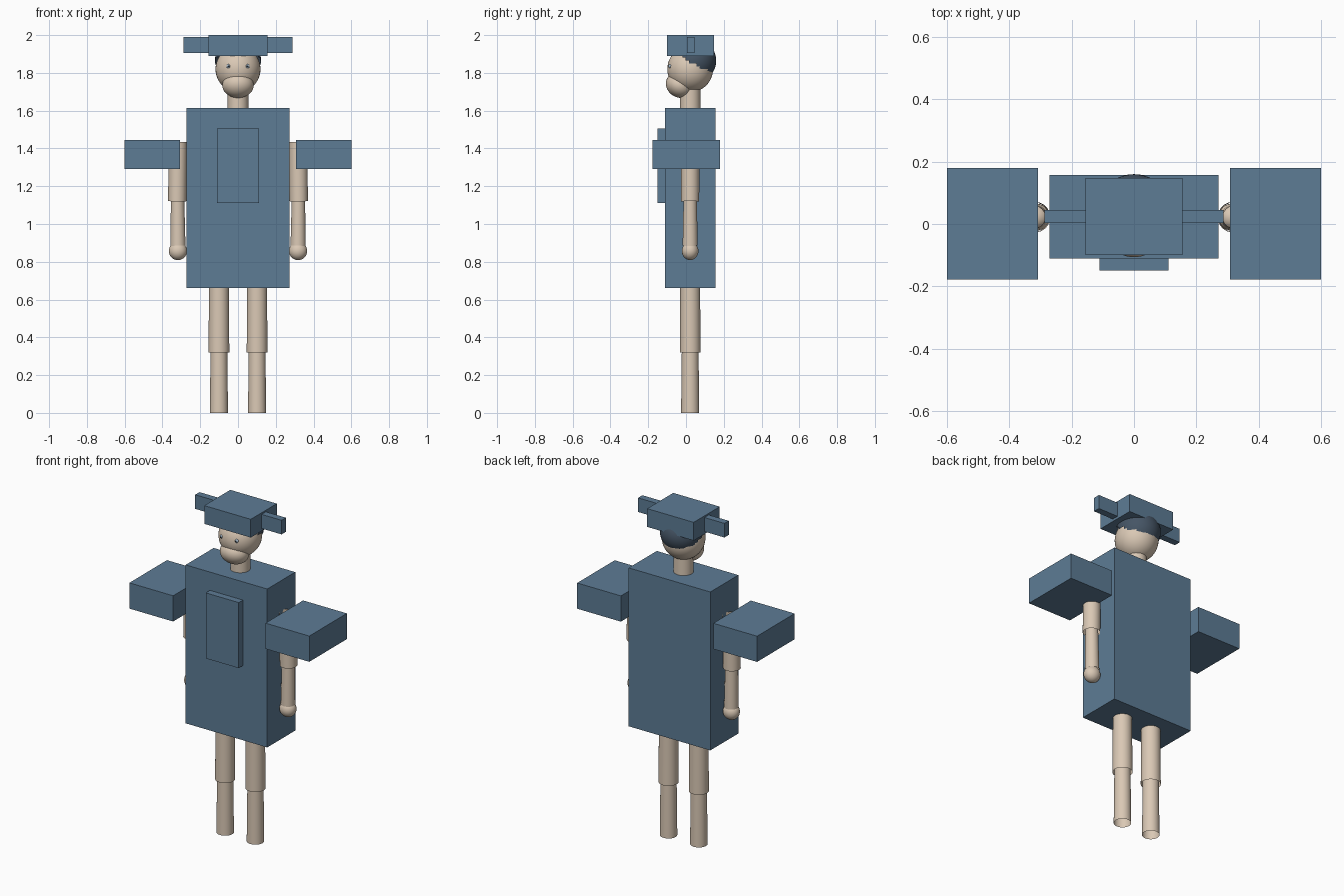
import bpy, bmesh, math
from mathutils import Vector

cube = bpy.data.objects.get("Cube")
if cube:
    bpy.data.objects.remove(cube, do_unlink=True)


def material(name, rgb):
    m = bpy.data.materials.new(name)
    m.use_nodes = True
    m.diffuse_color = (*rgb, 1)
    m.node_tree.nodes["Principled BSDF"].inputs["Base Color"].default_value = (*rgb, 1)
    return m


BLUE = material("slate blue", (0.11, 0.2, 0.3))
SKIN = material("skin", (0.7, 0.58, 0.46))
HAIR = material("dark hair", (0.06, 0.09, 0.13))
EYE = material("pale eye", (0.4, 0.5, 0.6))
PUPIL = material("dark pupil", (0.02, 0.03, 0.04))


def finish(name, mat, smooth=False):
    ob = bpy.context.object
    ob.name = name
    ob.data.materials.append(mat)
    if smooth:
        bpy.ops.object.shade_smooth_by_angle(angle=math.radians(40))
    return ob


def box(name, lo, hi, mat=BLUE):
    lo, hi = Vector(lo), Vector(hi)
    bpy.ops.mesh.primitive_cube_add(size=1, location=(lo + hi) / 2)
    bpy.context.object.scale = hi - lo
    return finish(name, mat)


def tube(name, bottom, top, r_bottom, r_top):
    """Open-ended tapered limb between two points."""
    bottom, top = Vector(bottom), Vector(top)
    axis = top - bottom
    bpy.ops.mesh.primitive_cone_add(vertices=32, radius1=r_bottom, radius2=r_top,
                                    depth=axis.length, end_fill_type='NOTHING',
                                    location=(bottom + top) / 2)
    bpy.context.object.rotation_euler = axis.to_track_quat('Z', 'Y').to_euler()
    return finish(name, SKIN, True)


def ball(name, centre, radii, mat=SKIN, tilt=0):
    bpy.ops.mesh.primitive_uv_sphere_add(segments=40, ring_count=24, radius=1,
                                         location=centre, rotation=(tilt, 0, 0))
    bpy.context.object.scale = radii
    return finish(name, mat, True)


# Tabard and chest plate
box("torso", (-0.272, -0.11, 0.66), (0.272, 0.157, 1.615))
box("chest_plate", (-0.11, -0.15, 1.11), (0.11, -0.11, 1.505))

# Hat
box("hat", (-0.155, -0.1, 1.89), (0.155, 0.148, 2.0))

# Limbs, shoulder blocks and hat ears on both sides
Y = 0.022
for side, s in (("left", 1), ("right", -1)):
    box(side + "_hat_ear", (min(s * 0.155, s * 0.288), 0.004, 1.905),
        (max(s * 0.155, s * 0.288), 0.045, 1.99))
    box(side + "_shoulder_block", (min(s * 0.308, s * 0.6), -0.178, 1.29),
        (max(s * 0.308, s * 0.6), 0.18, 1.445))
    tube(side + "_upper_arm", (s * 0.322, Y, 1.12), (s * 0.318, Y, 1.435), 0.048, 0.049)
    tube(side + "_forearm", (s * 0.318, Y, 0.885), (s * 0.32, Y, 1.15), 0.04, 0.035)
    ball(side + "_hand", (s * 0.318, Y, 0.857), (0.048, 0.044, 0.048))
    tube(side + "_thigh", (s * 0.101, Y, 0.32), (s * 0.101, Y, 0.76), 0.055, 0.052)
    tube(side + "_shin", (s * 0.101, Y, 0), (s * 0.101, Y, 0.36), 0.048, 0.044)
    ball(side + "_eye", (s * 0.05, -0.084, 1.835), (0.011, 0.009, 0.011), EYE)
    ball(side + "_pupil", (s * 0.05, -0.091, 1.835), (0.005, 0.004, 0.005), PUPIL)

# Neck, head and jaw
tube("neck", (0, 0.022, 1.59), (0, 0.022, 1.76), 0.055, 0.054)
ball("head", (0, 0.022, 1.82), (0.119, 0.121, 0.122))
ball("jaw", (0, -0.034, 1.735), (0.083, 0.075, 0.065), tilt=math.radians(-30))

# Hair cap: a shell with a ragged lower edge sloping down to the back
hair = ball("hair", (0, 0.036, 1.865), (0.122, 0.124, 0.118), HAIR)
bm = bmesh.new()
bm.from_mesh(hair.data)
doomed = []
for f in bm.faces:
    p = f.calc_center_median()
    y, z = 0.036 + 0.124 * p.y, 1.865 + 0.118 * p.z
    ragged = 0.007 * math.sin(11 * math.atan2(p.y, p.x))
    if z < 1.872 - 0.55 * y + ragged:
        doomed.append(f)
bmesh.ops.delete(bm, geom=doomed, context='FACES')
bm.to_mesh(hair.data)
bm.free()
